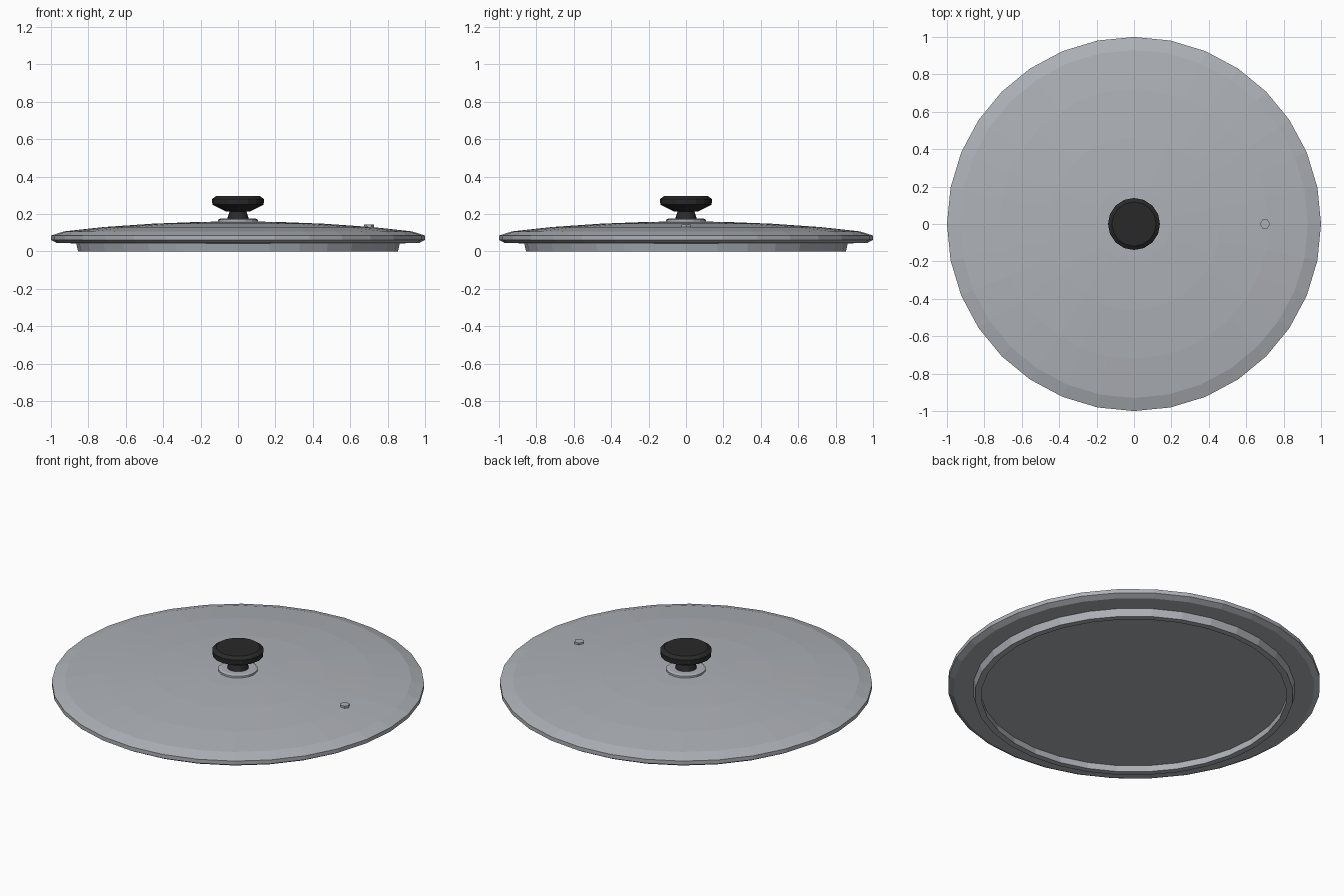
import bpy, bmesh, math

if "Cube" in bpy.data.objects:
    bpy.data.objects.remove(bpy.data.objects["Cube"])


def material(name, rgb):
    m = bpy.data.materials.new(name)
    m.diffuse_color = (*rgb, 1)
    m.use_nodes = True
    m.node_tree.nodes["Principled BSDF"].inputs["Base Color"].default_value = m.diffuse_color
    return m


steel = material("grey_steel", (0.42, 0.44, 0.47))
black = material("black_plastic", (0.022, 0.022, 0.022))


def lathe(name, profile, sides, mat, loc=(0, 0, 0)):
    """Revolve (radius, height) points about z; radius 0 makes a pole."""
    bm = bmesh.new()
    rings = []
    for r, z in profile:
        if r == 0:
            rings.append([bm.verts.new((0, 0, z))] * sides)
        else:
            rings.append([bm.verts.new((r * math.cos(2 * math.pi * i / sides),
                                        r * math.sin(2 * math.pi * i / sides), z))
                          for i in range(sides)])
    for a, b in zip(rings, rings[1:]):
        for i in range(sides):
            j = (i + 1) % sides
            quad = list(dict.fromkeys((a[i], a[j], b[j], b[i])))
            if len(quad) > 2:
                bm.faces.new(quad)
    bmesh.ops.recalc_face_normals(bm, faces=bm.faces)
    me = bpy.data.meshes.new(name)
    bm.to_mesh(me)
    bm.free()
    me.materials.append(mat)
    ob = bpy.data.objects.new(name, me)
    ob.location = loc
    bpy.context.collection.objects.link(ob)
    return ob


# Domed lid with rolled rim and the inner skirt that sits in the pan
lathe("lid", [(0, 0.04), (0.825, 0.04), (0.82, 0), (0.855, 0), (0.865, 0.043),
              (0.97, 0.045), (1, 0.062), (1, 0.085), (0.93, 0.107),
              (0.72, 0.13), (0.46, 0.148), (0.2, 0.158), (0, 0.16)], 32, steel)

# Collar under the knob
lathe("knob_collar", [(0, 0.15), (0.106, 0.15), (0.106, 0.17),
                      (0.095, 0.175), (0, 0.175)], 16, steel)

# Knob with a narrow neck
lathe("knob", [(0, 0.17), (0.06, 0.17), (0.045, 0.212), (0.065, 0.214),
               (0.137, 0.25), (0.139, 0.28), (0.118, 0.295), (0, 0.295)], 16, black)

# Steam vent
lathe("steam_vent", [(0, 0.12), (0.027, 0.12), (0.027, 0.143), (0, 0.143)],
      6, steel, (0.7, 0, 0))
